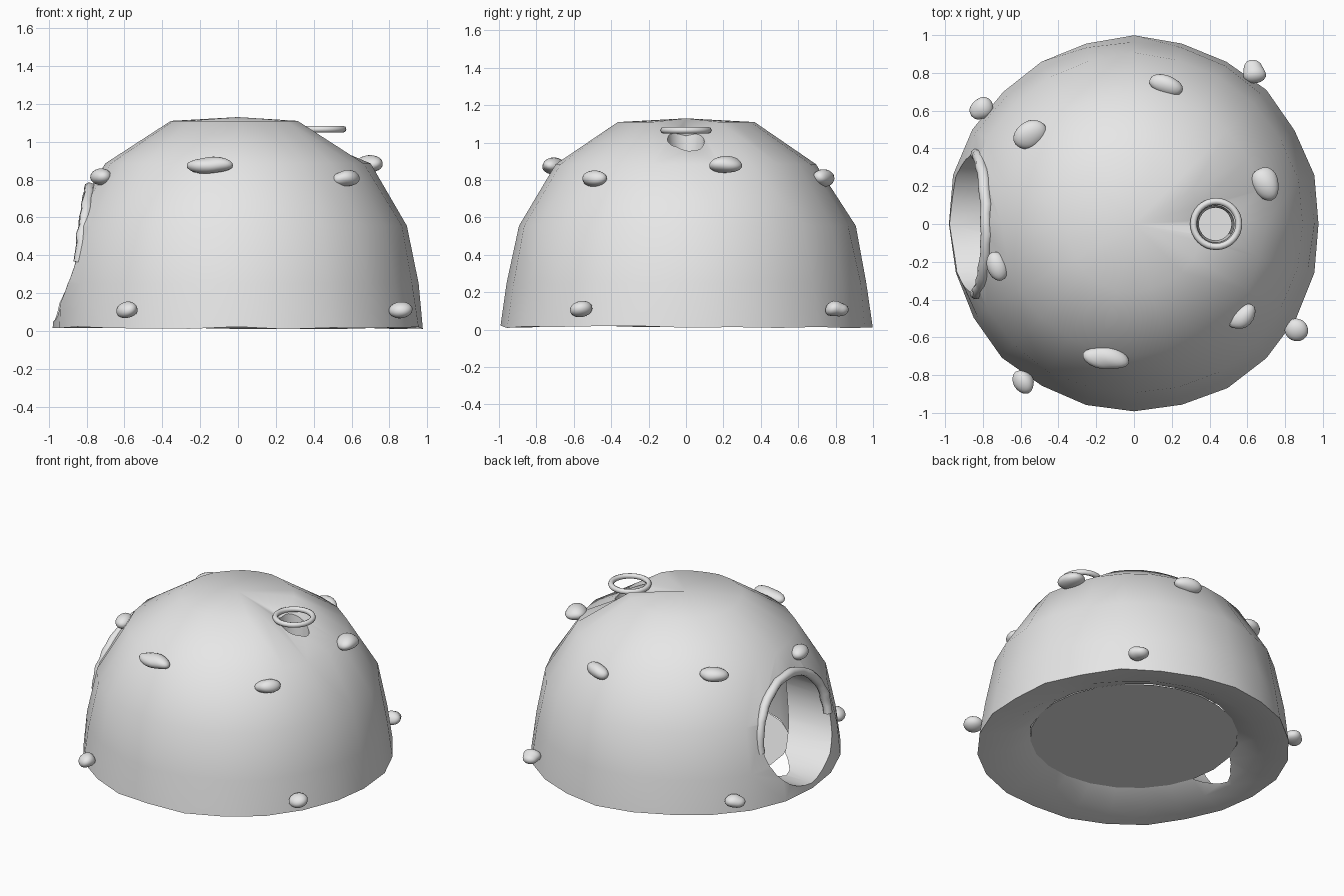
import bpy, bmesh, math, random
from mathutils import Vector

random.seed(4)
old = bpy.data.objects.get("Cube")
if old:
    bpy.data.objects.remove(old, do_unlink=True)

clay = bpy.data.materials.new("pale_grey_clay")
clay.use_nodes = True
clay.diffuse_color = (0.8, 0.8, 0.8, 1)
clay.node_tree.nodes["Principled BSDF"].inputs["Base Color"].default_value = (0.8, 0.8, 0.8, 1)

SEG = 24


def add_object(name, bm):
    mesh = bpy.data.meshes.new(name)
    bm.to_mesh(mesh)
    bm.free()
    ob = bpy.data.objects.new(name, mesh)
    bpy.context.collection.objects.link(ob)
    mesh.materials.append(clay)
    return ob


def activate(ob):
    bpy.ops.object.select_all(action='DESELECT')
    ob.select_set(True)
    bpy.context.view_layer.objects.active = ob


def smooth(ob, angle=60):
    activate(ob)
    bpy.ops.object.shade_smooth_by_angle(angle=math.radians(angle))


def lathe(profile, wobble):
    """Spin (radius, height) points; a zero radius becomes a pole."""
    bm = bmesh.new()
    rings = []
    for r, z in profile:
        if r == 0:
            rings.append([bm.verts.new((0, 0, z))] * SEG)
            continue
        ring = []
        for i in range(SEG):
            a = math.tau * i / SEG
            k = r + random.uniform(-wobble, wobble)
            dz = random.uniform(-wobble, wobble) if z < 0.05 else 0
            ring.append(bm.verts.new((k * math.cos(a), k * math.sin(a), z + dz)))
        rings.append(ring)
    for low, high in zip(rings, rings[1:]):
        for i in range(SEG):
            j = (i + 1) % SEG
            bm.faces.new(list(dict.fromkeys((low[i], low[j], high[j], high[i]))))
    bmesh.ops.recalc_face_normals(bm, faces=bm.faces)
    return bm


def prism(name, start, end):
    """Closed prism between two matching outlines."""
    bm = bmesh.new()
    a = [bm.verts.new(p) for p in start]
    b = [bm.verts.new(p) for p in end]
    bm.faces.new(a)
    bm.faces.new(b)
    for i in range(len(a)):
        j = (i + 1) % len(a)
        bm.faces.new((a[i], a[j], b[j], b[i]))
    bmesh.ops.recalc_face_normals(bm, faces=bm.faces)
    return add_object(name, bm)


def cut(ob, cutter):
    mod = ob.modifiers.new("opening", 'BOOLEAN')
    mod.operation = 'DIFFERENCE'
    mod.solver = 'EXACT'
    mod.object = cutter
    activate(ob)
    bpy.ops.object.modifier_apply(modifier=mod.name)
    bpy.data.objects.remove(cutter, do_unlink=True)


# Thick domed wall: outside, underside rim, then the hollow inside
bm = lathe([(0, 1.13), (0.36, 1.11), (0.695, 0.885), (0.9, 0.555), (0.96, 0.25),
            (0.996, 0.016), (0.8, 0.035), (0.66, 0.1), (0.64, 0.5), (0.5, 0.8),
            (0.25, 0.98), (0, 1.0)], wobble=0.008)
for v in bm.verts:
    # Dip in the roof under the smoke ring
    if v.co.z > 1.1 and v.co.x > 0.3 and abs(v.co.y) < 0.12:
        v.co.z -= 0.08 if abs(v.co.y) < 0.01 else 0.05
    # Base slightly narrower from side to side
    if v.co.z < 0.03:
        v.co.x *= 0.988
dome = add_object("dome_wall", bm)

# Rounded doorway on the side
def door_point(a, x):
    return (x, 0.37 * math.cos(a), 0.41 + 0.36 * math.sin(a))

angles = [math.tau * i / 32 for i in range(32)]
cut(dome, prism("door_cutter", [door_point(a, -1.3) for a in angles],
                [door_point(a, -0.4) for a in angles]))

# Smoke hole in the roof
HX = 0.435
def hole(z, r):
    return [(HX + r * math.cos(a), r * math.sin(a), z) for a in angles]

cut(dome, prism("smoke_cutter", hole(0.6, 0.07), hole(1.4, 0.125)))
smooth(dome, 40)

# Ring resting over the smoke hole
bpy.ops.mesh.primitive_torus_add(location=(HX, 0, 1.066), major_radius=0.12,
                                 minor_radius=0.018, major_segments=32, minor_segments=8)
ring = bpy.context.object
ring.name = "smoke_ring"
ring.data.materials.append(clay)
smooth(ring)

# Floor, facing down
bm = bmesh.new()
bmesh.ops.create_circle(bm, cap_ends=True, segments=SEG, radius=0.66)
bmesh.ops.translate(bm, verts=bm.verts, vec=(0, 0, 0.095))
for f in bm.faces:
    f.normal_update()
    if f.normal.z > 0:
        f.normal_flip()
add_object("floor", bm)

# Rolled trim over the doorway
curve = bpy.data.curves.new("door_trim", 'CURVE')
curve.dimensions = '3D'
curve.bevel_depth = 0.03
curve.bevel_resolution = 2
curve.use_fill_caps = True
spline = curve.splines.new('POLY')
steps = 24
spline.points.add(steps)
for i, p in enumerate(spline.points):
    a = math.radians(-5 + 190 * i / steps)
    x, y, z = door_point(a, -0.838 + 0.055 * max(0, math.sin(a)))
    p.co = (x + random.uniform(-0.005, 0.005), y, z - 0.015, 1)
    p.radius = 1 + random.uniform(-0.1, 0.1)
trim = bpy.data.objects.new("door_trim", curve)
bpy.context.collection.objects.link(trim)
curve.materials.append(clay)
activate(trim)
bpy.ops.object.convert(target='MESH')
smooth(bpy.context.object)


# Lumpy pegs: position, then half sizes along and across the wall
def peg(name, x, y, z, along, across, height):
    bm = bmesh.new()
    bmesh.ops.create_icosphere(bm, subdivisions=3, radius=1)
    lump = Vector((random.uniform(-1, 1), random.uniform(-1, 1), 0.4))
    for v in bm.verts:
        v.co *= 1 + 0.1 * math.sin(3 * v.co.dot(lump) + x * 9)
        v.co.x *= across
        v.co.y *= along
        v.co.z *= height
    ob = add_object(name, bm)
    ob.location = (x, y, z)
    ob.rotation_euler.z = math.atan2(y, x)
    smooth(ob)


upper = [(-0.15, -0.71, 0.875, 0.115, 0.06), (0.57, -0.49, 0.805, 0.08, 0.055),
         (0.7, 0.22, 0.88, 0.09, 0.07), (0.17, 0.735, 0.81, 0.1, 0.05),
         (-0.55, 0.475, 0.875, 0.09, 0.075), (-0.72, -0.22, 0.81, 0.08, 0.055)]
lower = [(-0.585, -0.835), (0.86, -0.56), (0.635, 0.805), (-0.81, 0.61)]
for i, (x, y, z, along, across) in enumerate(upper):
    peg(f"upper_peg_{i + 1}", x, y, z, along, across, 0.045)
for i, (x, y) in enumerate(lower):
    peg(f"lower_peg_{i + 1}", x, y, 0.11, 0.062, 0.058, 0.042)
